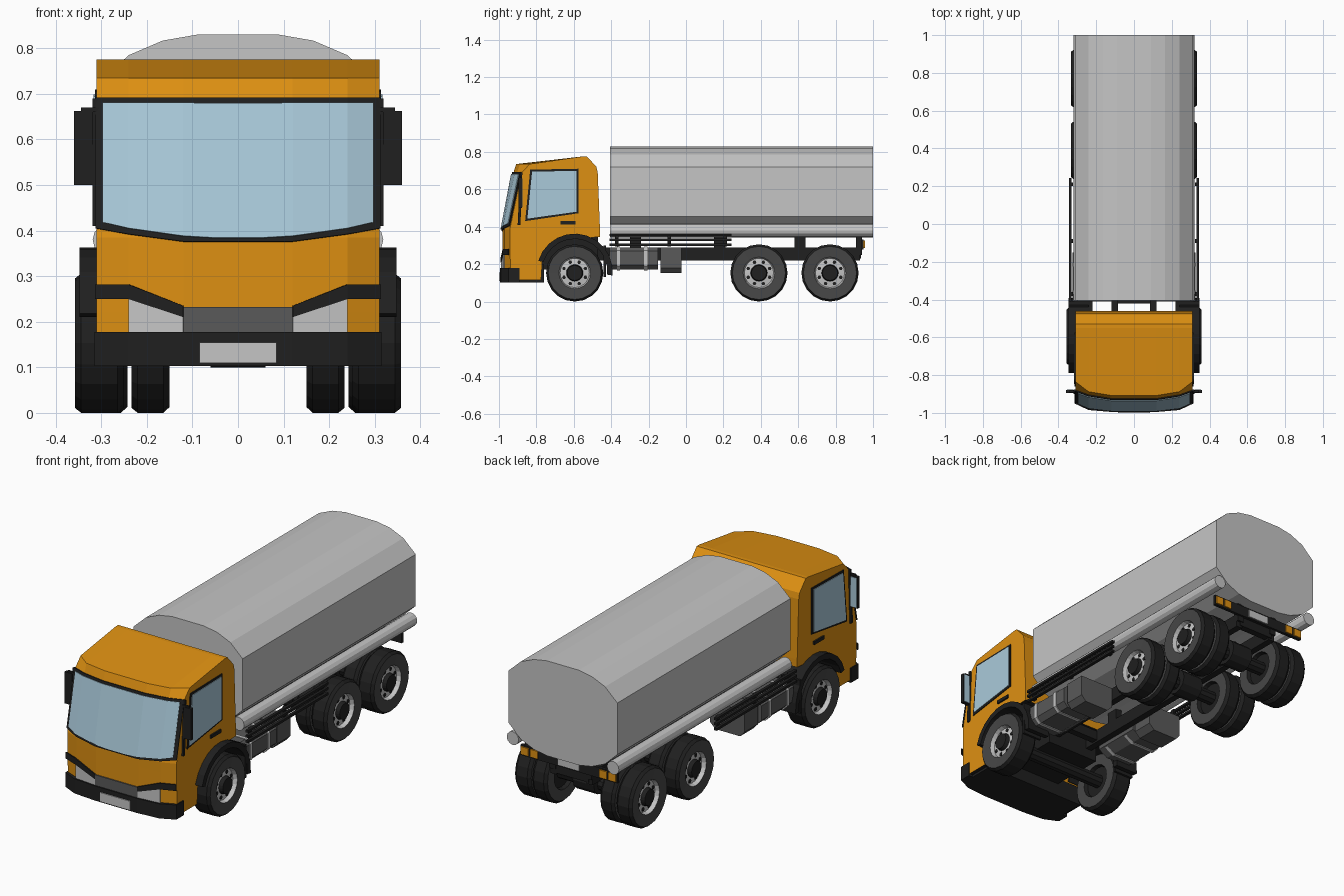
import bpy, bmesh, math
from mathutils import Matrix

if "Cube" in bpy.data.objects:
    bpy.data.objects.remove(bpy.data.objects["Cube"])


def mat(name, r, g, b):
    m = bpy.data.materials.new(name)
    m.diffuse_color = (r, g, b, 1)
    m.use_nodes = True
    m.node_tree.nodes["Principled BSDF"].inputs["Base Color"].default_value = m.diffuse_color
    return m


ORANGE = mat("orange paint", 0.73, 0.28, 0.006)
GREY = mat("light grey", 0.56, 0.56, 0.56)
GLASS = mat("window glass", 0.40, 0.59, 0.70)
BLACK = mat("black", 0.014, 0.014, 0.014)
DARK = mat("tyre grey", 0.062, 0.062, 0.062)
STEEL = mat("dark steel", 0.10, 0.10, 0.10)


def finish(name, bm, mats):
    bmesh.ops.recalc_face_normals(bm, faces=bm.faces[:])
    me = bpy.data.meshes.new(name)
    bm.to_mesh(me)
    bm.free()
    for m in mats:
        me.materials.append(m)
    ob = bpy.data.objects.new(name, me)
    bpy.context.collection.objects.link(ob)
    return ob


def prism(name, m, poly, a, b, axis):
    """Extrude a 2D outline from a to b along an axis."""
    def place(p, t):
        return {'x': (t, p[0], p[1]), 'y': (p[0], t, p[1]), 'z': (p[0], p[1], t)}[axis]
    bm = bmesh.new()
    lo = [bm.verts.new(place(p, a)) for p in poly]
    hi = [bm.verts.new(place(p, b)) for p in poly]
    n = len(poly)
    bm.faces.new(lo)
    bm.faces.new(hi)
    for i in range(n):
        bm.faces.new((lo[i], lo[(i + 1) % n], hi[(i + 1) % n], hi[i]))
    return finish(name, bm, [m])


def box(name, m, x0, x1, y0, y1, z0, z1):
    return prism(name, m, [(x0, y0), (x1, y0), (x1, y1), (x0, y1)], z0, z1, 'z')


def disc(r, n, cy=0, cz=0, a0=0.0, a1=2 * math.pi, closed=True):
    k = n if closed else n - 1
    return [(cy + r * math.cos(a0 + (a1 - a0) * i / k),
             cz + r * math.sin(a0 + (a1 - a0) * i / k)) for i in range(n)]


def mirrored(half):
    return half + [(-x, *r) for x, *r in reversed(half)]


# ---- cab: rings of front depth at x = .31, .24, .12 plus the rear edge
FRONT = [(0.115, -0.938, -0.968, -0.98), (0.385, -0.942, -0.97, -0.98),
         (0.69, -0.878, -0.903, -0.922), (0.735, -0.835, -0.888, -0.908)]
COLS = [0.31, 0.24, 0.12]


def depth(x, z):
    """y of the cab front surface at (x, z)."""
    x = min(abs(x), 0.31)
    i = 0
    while i < len(FRONT) - 2 and z > FRONT[i + 1][0]:
        i += 1
    a, b = FRONT[i], FRONT[i + 1]
    t = (z - a[0]) / (b[0] - a[0])
    c = [p + (q - p) * t for p, q in zip(a[1:], b[1:])]
    if x <= 0.12:
        return c[2]
    k = 1 if x <= 0.24 else 0
    u = (COLS[k] - x) / (COLS[k] - COLS[k + 1])
    return c[k] + (c[k + 1] - c[k]) * u


bm = bmesh.new()
rings = []
for z, back in [(0.115, -0.775), (0.22, -0.768), (0.29, -0.735), (0.335, -0.67),
                (0.345, -0.46), (0.385, -0.46), (0.69, -0.472), (0.735, -0.479)]:
    half = [(0.31, back)] + [(x, depth(x, z)) for x in COLS]
    zb = 0.72 if z == 0.735 else z
    rings.append([bm.verts.new((x, y, zb if y == back else z)) for x, y in mirrored(half)])
top = [(0.31, -0.53)] + [(x, -0.55) for x in (0.31, 0.24, 0.12)]
rings.append([bm.verts.new((x, y, 0.776)) for x, y in mirrored(top)])
for r, s in zip(rings, rings[1:]):
    for i in range(8):
        j = (i + 1) % 8
        bm.faces.new((r[i], r[j], s[j], s[i]))
bm.faces.new(rings[0])
bm.faces.new(rings[-1])
cab = finish("cab_body", bm, [ORANGE, BLACK])
for p in cab.data.polygons:
    if p.normal.z < -0.5:
        p.material_index = 1


# ---- plates that follow the cab front
def front_plate(name, m, cols, off):
    bm = bmesh.new()
    rows = [[bm.verts.new((x, depth(x, z) - off, z)) for z in (lo, hi)] for x, lo, hi in cols]
    for a, b in zip(rows, rows[1:]):
        bm.faces.new((a[0], b[0], b[1], a[1]))
    ob = finish(name, bm, [m])
    s = ob.modifiers.new("thickness", 'SOLIDIFY')
    s.thickness, s.offset = 0.006, 0
    return ob


front_plate("windscreen_frame", BLACK, mirrored([(0.312, 0.405, 0.692), (0.24, 0.392, 0.692),
                                                 (0.12, 0.376, 0.692)]), 0.005)
front_plate("windscreen", GLASS, mirrored([(0.296, 0.418, 0.68), (0.24, 0.405, 0.68),
                                           (0.12, 0.388, 0.68), (0.05, 0.384, 0.68)]), 0.009)
front_plate("grille", STEEL, mirrored([(0.12, 0.17, 0.232)]), 0.006)
for s in (1, -1):
    front_plate("headlight_trim", BLACK, [(s * 0.313, 0.25, 0.282), (s * 0.24, 0.25, 0.282),
                                          (s * 0.12, 0.21, 0.235)], 0.008)
    front_plate("headlight", GREY, [(s * 0.24, 0.17, 0.252), (s * 0.12, 0.17, 0.215)], 0.005)

# ---- bumper, number plate, underbody
prism("front_bumper", BLACK, mirrored([(0.315, -0.89), (0.315, -0.95), (0.24, -0.985), (0.12, -0.995)]),
      0.103, 0.178, 'z')
box("front_plate_holder", GREY, -0.085, 0.085, -1.0, -0.99, 0.11, 0.155)
box("cab_underbody", BLACK, -0.29, 0.29, -0.93, -0.76, 0.103, 0.2)
box("engine_block", BLACK, -0.15, 0.15, -0.78, -0.47, 0.17, 0.345)

# ---- cab side details
for s in (1, -1):
    prism("side_window_frame", BLACK, [(-0.86, 0.43), (-0.833, 0.705), (-0.574, 0.71), (-0.574, 0.472)],
          s * 0.305, s * 0.314, 'x')
    prism("side_window", GLASS, [(-0.848, 0.443), (-0.823, 0.694), (-0.585, 0.699), (-0.585, 0.48)],
          s * 0.305, s * 0.317, 'x')
    prism("door_pillar_trim", BLACK, [(-0.9, 0.41), (-0.887, 0.69), (-0.875, 0.69), (-0.885, 0.41)],
          s * 0.305, s * 0.319, 'x')
    box("door_handle", BLACK, s * 0.305, s * 0.318, -0.67, -0.59, 0.413, 0.43)
    box("mirror", BLACK, s * 0.318, s * 0.36, -0.895, -0.878, 0.50, 0.662)
    box("mirror_glass", GLASS, s * 0.322, s * 0.356, -0.879, -0.875, 0.505, 0.657)
    box("mirror_arm", BLACK, s * 0.30, s * 0.345, -0.892, -0.882, 0.66, 0.67)
    # wheel arch and mudflap
    arc = disc(0.203, 12, -0.595, 0.16, -0.1, 2.85, False)
    arc += disc(0.175, 12, -0.595, 0.16, 2.85, -0.1, False)
    prism("front_wheel_arch", BLACK, arc, s * 0.22, s * 0.348, 'x')
    box("front_mudflap", BLACK, s * 0.24, s * 0.348, -0.44, -0.428, 0.13, 0.30)


# ---- wheels: lathed around the x axis
def lathe(name, prof, y, z, s, n=20):
    """prof: (radius, x, material slot of the band after it)."""
    bm = bmesh.new()
    loops = [[bm.verts.new((s * x, y + a, z + b)) for a, b in disc(r, n)] for r, x, _ in prof]
    for k in range(len(prof) - 1):
        for i in range(n):
            j = (i + 1) % n
            f = bm.faces.new((loops[k][i], loops[k][j], loops[k + 1][j], loops[k + 1][i]))
            f.material_index = prof[k][2]
    for k in (0, -1):
        bm.faces.new(loops[k]).material_index = 0
    return finish(name, bm, [BLACK, DARK, GREY])


def wheel(name, x0, x1, y, s, dished):
    r, z = 0.153, 0.153
    prof = [(0.08, x0 + 0.02, 0), (0.085, x0, 1), (0.14, x0, 0), (r, x0 + 0.014, 0),
            (r, x1 - 0.014, 0), (0.142, x1, 1), (0.085, x1 - 0.004, 2)]
    if dished:
        prof += [(0.078, x1 - 0.025, 2), (0.045, x1 - 0.02, 0), (0.04, x1, 0)]
        for i in range(8):
            a = (i + 0.5) * math.pi / 4
            prism("rim_hole", BLACK, disc(0.010, 6, y + 0.062 * math.cos(a), z + 0.062 * math.sin(a)),
                  s * (x1 - 0.03), s * (x1 - 0.0195), 'x')
    else:
        prof += [(0.08, x1 - 0.02, 0)]
    lathe(name, prof, y, z, s)


for s in (1, -1):
    wheel("front_wheel", 0.25, 0.358, -0.595, s, True)
    for y in (0.39, 0.77):
        wheel("rear_outer_wheel", 0.243, 0.333, y, s, True)
        wheel("rear_inner_wheel", 0.15, 0.234, y, s, False)
for y in (-0.595, 0.39, 0.77):
    prism("axle", BLACK, disc(0.035, 10, y, 0.155), -0.27, 0.27, 'x')
for y in (0.39, 0.77):
    prism("differential", BLACK, disc(0.065, 12, y, 0.165), -0.06, 0.06, 'x')

# ---- chassis frame
for s in (1, -1):
    box("chassis_rail", BLACK, s * 0.085, s * 0.12, -0.76, 0.93, 0.22, 0.288)
    for y in (-0.3, 0.15, 0.58):
        box("tank_support", BLACK, s * 0.085, s * 0.12, y, y + 0.06, 0.28, 0.35)
for y in (-0.42, 0.05, 0.56, 0.9):
    box("cross_member", BLACK, -0.1, 0.1, y, y + 0.035, 0.23, 0.28)

# ---- tank with a symmetric rounded section and side pipes
half = [(0.09, 0.83), (0.165, 0.817), (0.24, 0.785), (0.31, 0.72),
        (0.31, 0.455), (0.24, 0.388), (0.165, 0.355), (0.09, 0.342)]
prism("tank", GREY, mirrored(half), -0.405, 1.0, 'y')
for s in (1, -1):
    prism("side_pipe", GREY, disc(0.034, 12, s * 0.285, 0.38), -0.405, 1.0, 'y')
    # side guard bars
    for z in (0.303, 0.33, 0.356):
        box("side_guard_bar", BLACK, s * 0.33, s * 0.345, -0.41, 0.243, z - 0.006, z + 0.006)
    for y in (-0.38, -0.1, 0.2):
        box("side_guard_post", BLACK, s * 0.322, s * 0.332, y, y + 0.02, 0.295, 0.36)
    # fuel tank with straps, and tool box
    oct_tank = [(0.17, 0.17), (0.3, 0.17), (0.325, 0.195), (0.325, 0.27), (0.3, 0.29), (0.12, 0.29), (0.12, 0.2)]
    prism("fuel_tank", STEEL, [(s * x, z) for x, z in oct_tank], -0.41, -0.15, 'y')
    for y in (-0.37, -0.225):
        strap = [(s * (x + 0.004), z + (0.003 if z > 0.25 else -0.004)) for x, z in oct_tank]
        prism("fuel_tank_strap", GREY, strap, y, y + 0.018, 'y')
    prism("tool_box", STEEL, [(s * x, z) for x, z in
                              [(0.15, 0.152), (0.29, 0.152), (0.315, 0.18), (0.315, 0.288), (0.12, 0.288), (0.12, 0.18)]],
          -0.135, -0.025, 'y')
    # rear lamps
    for x in (0.175, 0.228):
        box("rear_lamp", ORANGE, s * x, s * (x + 0.042), 0.945, 0.957, 0.285, 0.325)

# ---- rear light bar
box("rear_light_bar", BLACK, -0.275, 0.275, 0.935, 0.95, 0.278, 0.332)
box("rear_number_plate", GREY, -0.06, 0.06, 0.945, 0.956, 0.285, 0.325)
for s in (1, -1):
    box("light_bar_bracket", BLACK, s * 0.085, s * 0.12, 0.91, 0.94, 0.25, 0.345)
